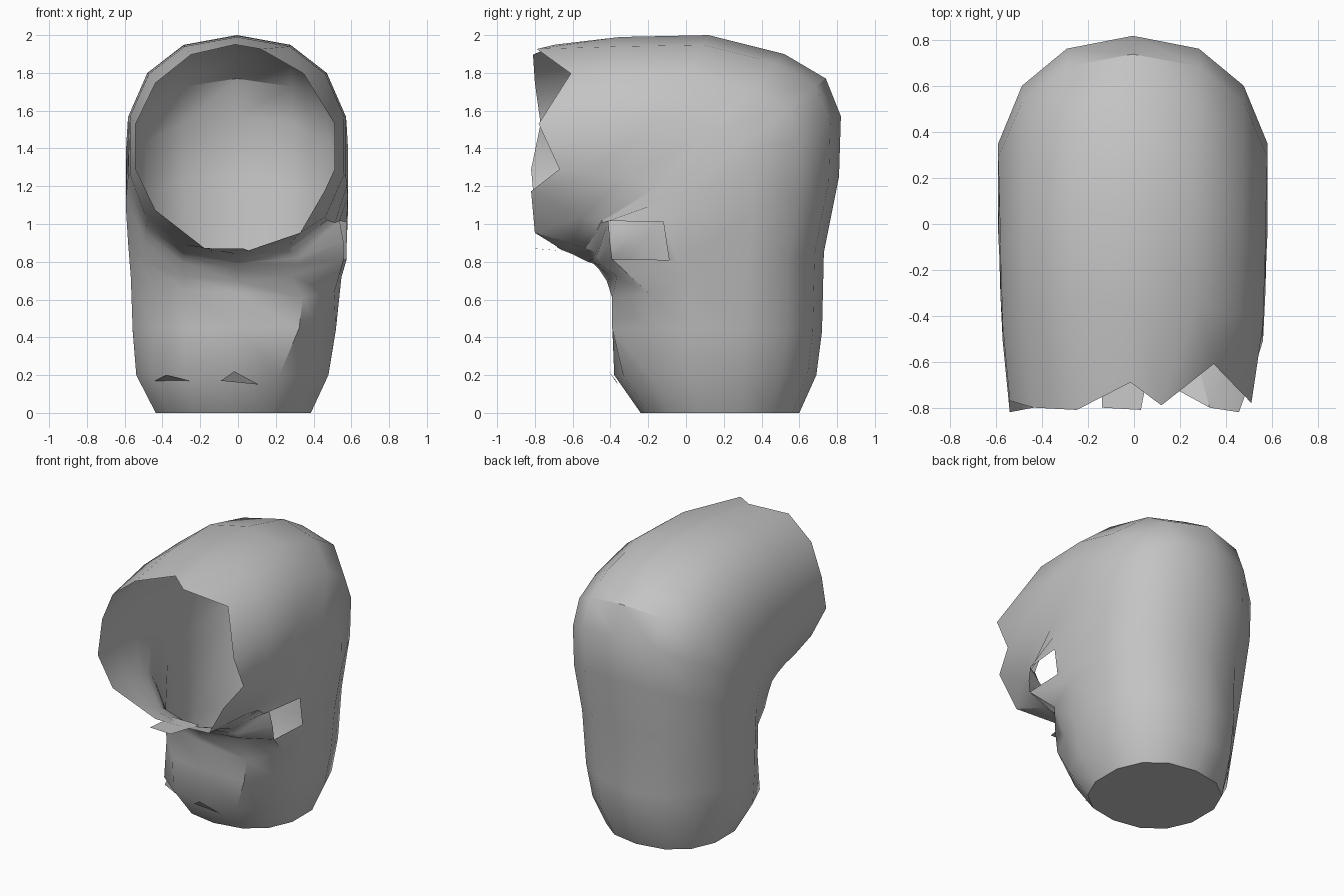
import bpy, bmesh, math
from mathutils import Vector

cube = bpy.data.objects.get("Cube")
if cube:
    bpy.data.objects.remove(cube)

SIDES = 14
GREY = (0.55, 0.55, 0.55, 1)
mat = bpy.data.materials.new("plain grey")
mat.use_nodes = True
mat.diffuse_color = GREY
mat.node_tree.nodes["Principled BSDF"].inputs["Base Color"].default_value = GREY

# Each ring: front/inner (y, z), back/outer (y, z), half width, centre x
RINGS = [
    ((-.24, 0), (.60, 0), .42, -.025),
    ((-.38, .2), (.69, .2), .52, -.03),
    ((-.39, .45), (.72, .43), .55, -.02),
    ((-.39, .64), (.73, .85), .57, -.01),
    ((-.42, .70), (.81, 1.25), .59, -.005),
    ((-.46, .76), (.82, 1.57), .60, -.005),
    ((-.49, .79), (.74, 1.77), .60, -.005),
    ((-.52, .80), (.52, 1.90), .595, -.005),
    ((-.56, .82), (.12, 2.0), .59, -.005),
    ((-.60, .84), (-.35, 1.99), .58, -.005),
]
# Depth of the torn rim, clockwise from the top
RIM_Y = [-.69, -.79, -.61, -.78, -.67, -.82, -.80,
         -.65, -.68, -.80, -.82, -.77, -.80, -.81]

# Uneven spots: (ring, side) and how far that corner is moved
TUGS = {
    # squared left cheek around the side hole
    (4, 4): (0, -.08, -.10), (4, 5): (.09, -.18, .02), (5, 5): (.08, -.16, .01),
    (6, 5): (.06, -.13, .06), (7, 5): (.04, -.10, .02),
    (5, 6): (.04, -.05, -.01), (6, 6): (.04, -.04, -.01),
    # flat front panel
    (3, 5): (.06, 0, -.04), (3, 6): (.08, -.05, -.04), (2, 6): (.08, -.05, 0),
    # flattened right corners of the base
    (1, 12): (.04, -.04, 0), (2, 12): (.03, -.03, 0),
    (2, 9): (.02, .02, 0), (3, 9): (.02, .02, 0),
    # lopsided rim
    (10, 1): (-.10, 0, .03), (10, 2): (-.06, 0, .05), (10, 5): (.05, 0, .10),
    (10, 6): (.11, 0, .03), (10, 7): (.07, 0, -.01), (10, 8): (.07, 0, -.05),
}


def power(v, e):
    return math.copysign(abs(v) ** e, v)


def ring_points(inner, outer, width, x, e):
    a, b = Vector((x, *inner)), Vector((x, *outer))
    mid, half = (a + b) / 2, (b - a) / 2
    for k in range(SIDES):
        t = math.tau * k / SIDES
        yield mid + half * power(math.cos(t), e) + Vector((width * power(math.sin(t), e), 0, 0))


def finish(name, bm):
    mesh = bpy.data.meshes.new(name)
    bm.to_mesh(mesh)
    bm.free()
    mesh.materials.append(mat)
    obj = bpy.data.objects.new(name, mesh)
    bpy.context.collection.objects.link(obj)
    return obj


# Bent hollow body, lofted from the base up and forward to the rim
bm = bmesh.new()
loops = [[bm.verts.new(p) for p in ring_points(*r, .88)] for r in RINGS]
rim = ring_points((-.8, .87), (-.8, 1.95), .54, -.015, 1)
loops.append([bm.verts.new((p.x, y, p.z)) for p, y in zip(rim, RIM_Y)])
for (ring, side), move in TUGS.items():
    loops[ring][side].co += Vector(move)
for i, (low, high) in enumerate(zip(loops, loops[1:])):
    for k in range(SIDES):
        n = (k + 1) % SIDES
        if k == 4 and i in (4, 5):
            continue  # left open for the side hole
        bm.faces.new((low[k], low[n], high[n], high[k]))

# Wall around the four-sided hole on the left
low_back = bm.verts.new((.575, -.09, .81))
high_back = bm.verts.new((.575, -.12, 1.01))
b, c, d = (loops[i][4] for i in (4, 5, 6))
bm.faces.new((loops[4][5], b, low_back))
bm.faces.new((b, c, high_back, low_back))
bm.faces.new((c, d, high_back))
bm.faces.new((d, loops[6][5], high_back))

base = bm.faces.new(loops[0])
bmesh.ops.recalc_face_normals(bm, faces=bm.faces)
if base.normal.z > 0:
    bmesh.ops.reverse_faces(bm, faces=bm.faces)
body = finish("hollow_body", bm)
bpy.ops.object.select_all(action='DESELECT')
body.select_set(True)
bpy.context.view_layer.objects.active = body
bpy.ops.object.shade_smooth_by_angle(angle=math.radians(35))


# Small loose flaps on the lip and lower front
def flap(name, *points):
    fm = bmesh.new()
    fm.faces.new([fm.verts.new(p) for p in points])
    finish(name, fm)


flap("lip_flap", (-.14, -.80, .87), (.03, -.81, .87), (.08, -.55, .85), (-.14, -.55, .85))
flap("front_fold_right", (-.44, -.18, .17), (-.26, -.32, .17), (-.38, -.29, .20))
flap("front_fold_centre", (-.09, -.37, .17), (.11, -.36, .15), (-.02, -.41, .22))
